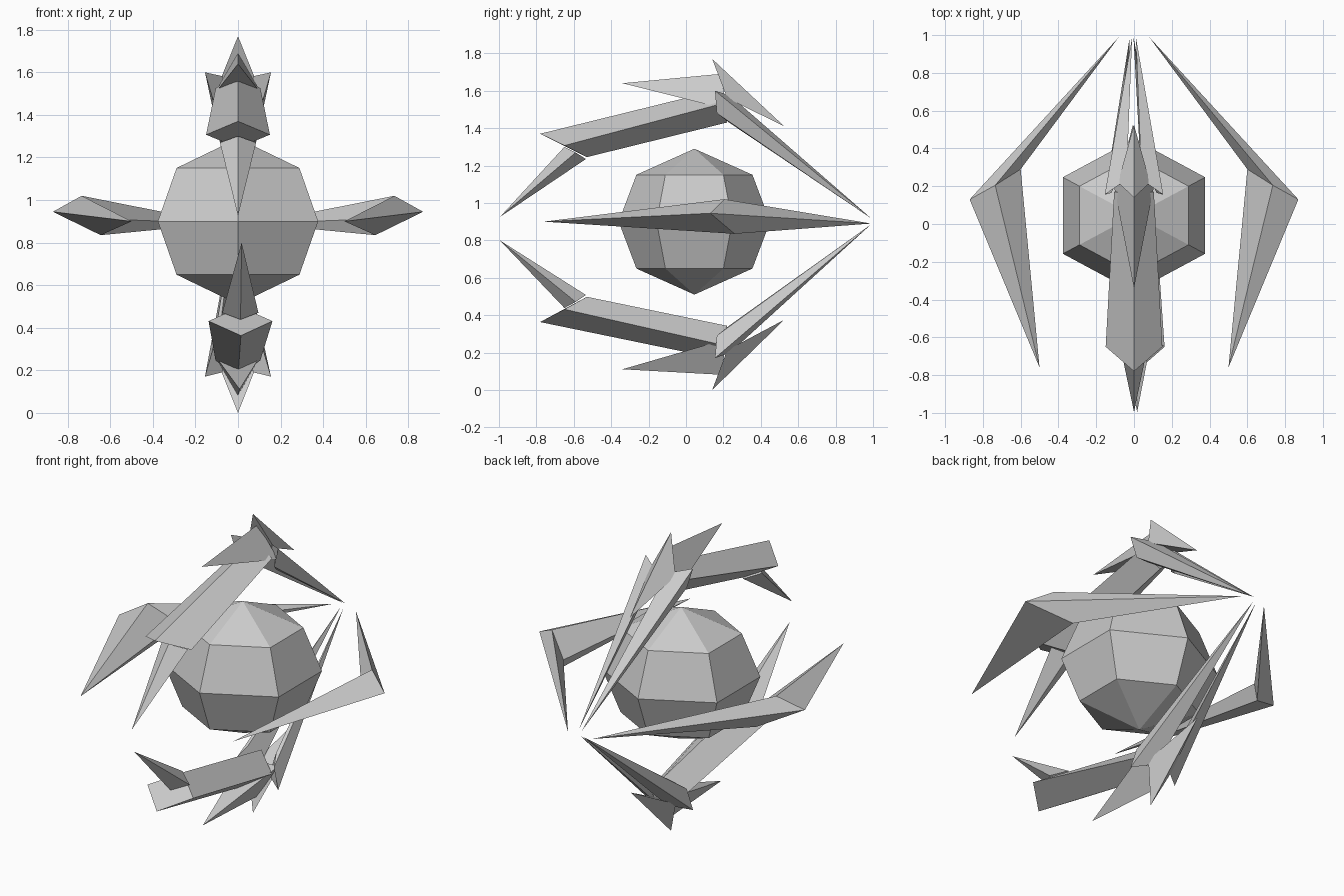
import bpy, bmesh, math
from mathutils import Vector

if "Cube" in bpy.data.objects:
    bpy.data.objects.remove(bpy.data.objects["Cube"])


def loft(name, sections, xf=lambda p: p):
    """Skin rings of points; a section with one point closes to a tip."""
    bm = bmesh.new()
    rings = [[bm.verts.new(xf(Vector(p))) for p in s] for s in sections]
    for a, b in zip(rings, rings[1:]):
        n = max(len(a), len(b))
        for i in range(n):
            j = (i + 1) % n
            if len(a) == 1:
                bm.faces.new((a[0], b[i], b[j]))
            elif len(b) == 1:
                bm.faces.new((a[i], b[0], a[j]))
            else:
                bm.faces.new((a[i], b[i], b[j], a[j]))
    for r in (rings[0], rings[-1]):
        if len(r) > 2:
            bm.faces.new(r)
    bmesh.ops.recalc_face_normals(bm, faces=bm.faces)
    me = bpy.data.meshes.new(name)
    bm.to_mesh(me)
    bm.free()
    ob = bpy.data.objects.new(name, me)
    bpy.context.collection.objects.link(ob)
    return ob


def mirror_x(p):
    return Vector((-p.x, p.y, p.z))


def lower(p):
    # lower arm is the upper one flipped, with a slight tilt
    d = p.y - 0.14
    return Vector((p.x - 0.015 * d, p.y, 1.77 + 0.04 * d - p.z))


def diamond(top, side, bottom):
    """Four-point ring; side is the right-hand point."""
    x, y, z = side
    return [top, side, bottom, (-x, y, z)]


# Central six-sided core
def core_ring(lat):
    r, h = math.cos(math.radians(lat)), math.sin(math.radians(lat))
    return [(0.435 * r * math.cos(math.radians(30 + 60 * i)),
             0.045 + 0.405 * r * math.sin(math.radians(30 + 60 * i)),
             0.9 + 0.39 * h) for i in range(6)]


loft("core", [[(0, 0.045, 0.51)], core_ring(-40), core_ring(0),
              core_ring(40), [(0, 0.045, 1.29)]])

# Side blades
blade = [[(0.5, -0.76, 0.9)],
         [(0.87, 0.13, 0.945), (0.735, 0.205, 1.02),
          (0.6, 0.29, 0.91), (0.645, 0.26, 0.835)],
         [(0.08, 0.99, 0.89)]]
loft("right_blade", blade)
loft("left_blade", blade, mirror_x)

# Upper and lower arms
for side, xf in (("upper", lambda p: p), ("lower", lower)):
    # main beam
    loft(side + "_beam", [
        diamond((0, -0.78, 1.37), (0.15, -0.65, 1.307), (0, -0.53, 1.245)),
        diamond((0, 0.155, 1.6), (0.105, 0.17, 1.525), (0, 0.22, 1.43))], xf)
    # front claw
    loft(side + "_front_claw", [
        [(0, -0.995, 0.925)],
        diamond((0, -0.65, 1.3), (0.085, -0.59, 1.27), (0, -0.535, 1.235))], xf)
    # forward spike on the shoulder
    loft(side + "_shoulder_spike", [
        [(0, -0.34, 1.64)],
        [(0, 0.185, 1.69), (0.11, 0.22, 1.5), (-0.11, 0.22, 1.5)]], xf)
    # folded fin behind the shoulder
    loft(side + "_fin", [
        [(0, 0.525, 1.41)],
        [(0, 0.14, 1.77), (0.085, 0.22, 1.56), (-0.085, 0.22, 1.56)]], xf)
    # pair of rear claws
    claw = [[(0.01, 0.99, 0.918)],
            [(0.155, 0.155, 1.6), (0.12, 0.165, 1.48),
             (0.09, 0.23, 1.43), (0.04, 0.235, 1.575)]]
    loft(side + "_right_rear_claw", claw, xf)
    loft(side + "_left_rear_claw", claw, lambda p: xf(mirror_x(p)))
